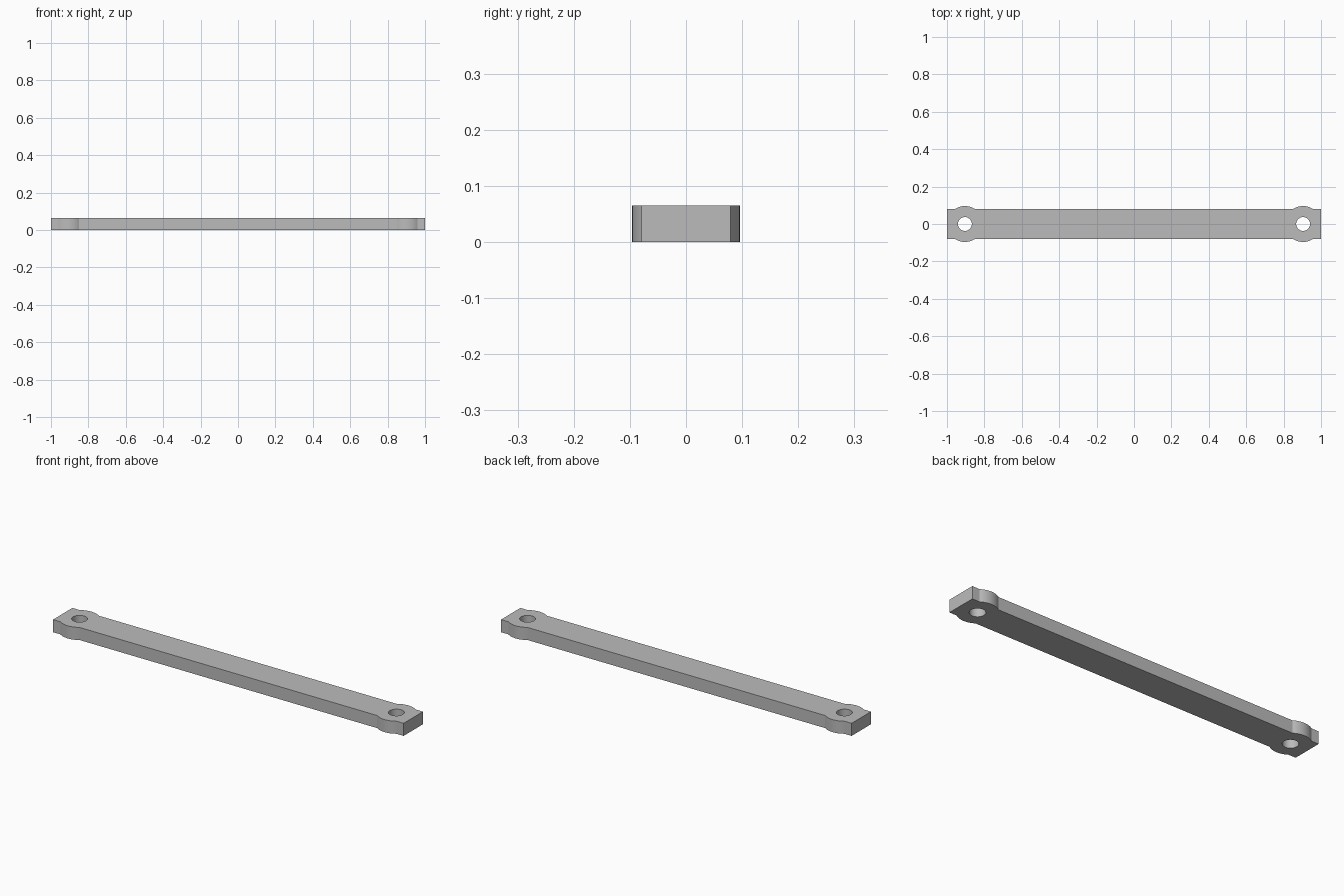
import bpy, bmesh, math

if "Cube" in bpy.data.objects:
    bpy.data.objects.remove(bpy.data.objects["Cube"], do_unlink=True)

HALF_LEN, HALF_WID, HEIGHT = 1.0, 0.079, 0.065
HOLE_X, BOSS_R, HOLE_R = 0.904, 0.096, 0.037
STEPS = 16

grey = bpy.data.materials.new("light grey")
grey.use_nodes = True
colour = (0.5, 0.5, 0.5, 1)
grey.diffuse_color = colour
grey.node_tree.nodes["Principled BSDF"].inputs["Base Color"].default_value = colour


def boss_arc(cx, side):
    """Round ear that swells past the straight side of the bar."""
    start = math.asin(HALF_WID / BOSS_R)
    angles = [start + (math.pi - 2 * start) * i / STEPS for i in range(STEPS + 1)]
    points = [(cx + BOSS_R * math.cos(a), BOSS_R * math.sin(a)) for a in angles]
    # Turn half way round for the opposite side
    return points if side > 0 else [(2 * cx - x, -y) for x, y in points]


def circle(cx, radius, count=40):
    return [(cx + radius * math.cos(math.tau * i / count),
             radius * math.sin(math.tau * i / count)) for i in range(count)]


def add_loop(bm, points):
    verts = [bm.verts.new((x, y, 0)) for x, y in points]
    return [bm.edges.new((v, verts[i - 1])) for i, v in enumerate(verts)]


# Outline, counter-clockwise, with an ear on each side of both holes
outline = [(HALF_LEN, -HALF_WID), (HALF_LEN, HALF_WID)]
outline += boss_arc(HOLE_X, 1) + boss_arc(-HOLE_X, 1)
outline += [(-HALF_LEN, HALF_WID), (-HALF_LEN, -HALF_WID)]
outline += boss_arc(-HOLE_X, -1) + boss_arc(HOLE_X, -1)

# Fill the outline around the two bolt holes, then raise it to a plate
bm = bmesh.new()
edges = add_loop(bm, outline)
for cx in (-HOLE_X, HOLE_X):
    edges += add_loop(bm, circle(cx, HOLE_R))
bmesh.ops.triangle_fill(bm, edges=edges, use_beauty=True, normal=(0, 0, 1))
raised = bmesh.ops.extrude_face_region(bm, geom=bm.faces[:], use_keep_orig=True)
top = [g for g in raised["geom"] if isinstance(g, bmesh.types.BMVert)]
bmesh.ops.translate(bm, verts=top, vec=(0, 0, HEIGHT))
bmesh.ops.recalc_face_normals(bm, faces=bm.faces[:])

mesh = bpy.data.meshes.new("link_bar")
bm.to_mesh(mesh)
bm.free()
mesh.materials.append(grey)
bar = bpy.data.objects.new("link_bar", mesh)
bpy.context.collection.objects.link(bar)

# Smooth the ears and holes, keep the rims crisp
bpy.ops.object.select_all(action="DESELECT")
bar.select_set(True)
bpy.context.view_layer.objects.active = bar
bpy.ops.object.shade_smooth_by_angle(angle=math.radians(25))
